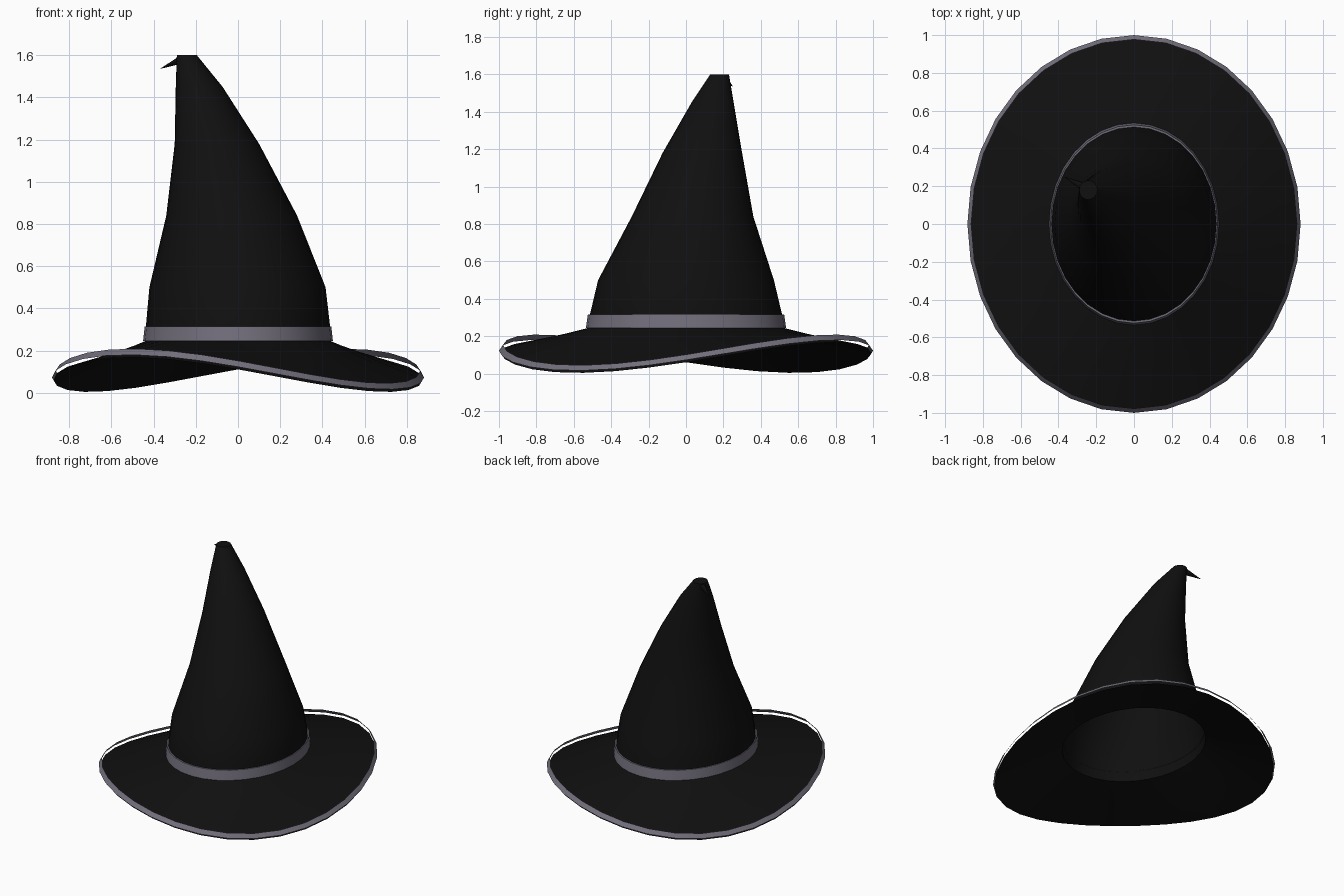
import bpy, bmesh, math
from mathutils import Vector

if "Cube" in bpy.data.objects:
    bpy.data.objects.remove(bpy.data.objects["Cube"])

SEG = 32


def material(name, rgb):
    m = bpy.data.materials.new(name)
    m.diffuse_color = (*rgb, 1)
    m.use_nodes = True
    m.node_tree.nodes["Principled BSDF"].inputs["Base Color"].default_value = m.diffuse_color
    return m


black = material("black_felt", (0.005, 0.005, 0.005))
lilac = material("grey_lilac_trim", (0.17, 0.158, 0.2))


def ring(cx, cy, rx, ry, height):
    """Ellipse of points; height is a function of the angle."""
    pts = []
    for i in range(SEG):
        a = 2 * math.pi * i / SEG
        pts.append((cx + rx * math.cos(a), cy + ry * math.sin(a), height(a)))
    return pts


def loft(name, rings, mat, cap_top=False, angle=40):
    """Skin consecutive rings, ordered so the normals face outward."""
    bm = bmesh.new()
    loops = [[bm.verts.new(p) for p in r] for r in rings]
    for low, high in zip(loops, loops[1:]):
        for i in range(SEG):
            j = (i + 1) % SEG
            bm.faces.new((low[i], low[j], high[j], high[i]))
    if cap_top:
        bm.faces.new(loops[-1])
    return finish(name, bm, mat, angle)


def finish(name, bm, mat, angle):
    me = bpy.data.meshes.new(name)
    bm.to_mesh(me)
    bm.free()
    me.materials.append(mat)
    ob = bpy.data.objects.new(name, me)
    bpy.context.collection.objects.link(ob)
    bpy.ops.object.select_all(action='DESELECT')
    ob.select_set(True)
    bpy.context.view_layer.objects.active = ob
    bpy.ops.object.shade_smooth_by_angle(angle=math.radians(angle))
    return ob


def flat(z):
    return lambda a: z


def wave(a):
    return 0.078 * math.sin(2 * a) - 0.025 * math.cos(2 * a)


# Brim: sloped skirt whose outer edge waves up and down
brim = []
for t in (1, 0.75, 0.5, 0.25, 0):
    brim.append(ring(0, 0, 0.44 + 0.435 * t, 0.52 + 0.47 * t,
                     lambda a, t=t: 0.245 + t * (0.086 - 0.245 + wave(a))))
loft("brim", brim, black)

# Trim: sloping strip that floats just above the brim edge
loft("brim_trim", [ring(0, 0, 0.882, 1.0, lambda a: 0.098 + wave(a)),
                   ring(0, 0, 0.862, 0.977, lambda a: 0.127 + wave(a))], lilac)

# Crown: leaning hollow cone, as z, x from/to, y from/to
crown = []
for z, x0, x1, y0, y1 in ((0.245, -0.44, 0.44, -0.52, 0.52),
                          (0.31, -0.437, 0.437, -0.515, 0.515),
                          (0.50, -0.42, 0.415, -0.47, 0.47),
                          (0.84, -0.34, 0.28, -0.29, 0.36),
                          (1.18, -0.30, 0.10, -0.125, 0.30),
                          (1.45, -0.295, -0.073, 0.03, 0.255),
                          (1.60, -0.29, -0.195, 0.13, 0.23)):
    crown.append(ring((x0 + x1) / 2, (y0 + y1) / 2, (x1 - x0) / 2, (y1 - y0) / 2, flat(z)))
loft("crown", crown, black, cap_top=True)

# Band around the foot of the crown, turned in at the top
loft("hat_band", [ring(0, 0, 0.45, 0.535, flat(0.245)),
                  ring(0, 0, 0.442, 0.525, flat(0.315)),
                  ring(0, 0, 0.434, 0.513, flat(0.315))], lilac)

# Tip: small drooping spike at the top
bm = bmesh.new()
base = [bm.verts.new((-0.275, 0.20 + 0.025 * math.cos(a), 1.578 + 0.02 * math.sin(a)))
        for a in (2 * math.pi * i / 8 for i in range(8))]
point = bm.verts.new(Vector((-0.37, 0.25, 1.535)))
for i in range(8):
    bm.faces.new((base[i], base[(i + 1) % 8], point))
bm.faces.new(base)
bmesh.ops.recalc_face_normals(bm, faces=bm.faces)
finish("crooked_tip", bm, black, 30)
